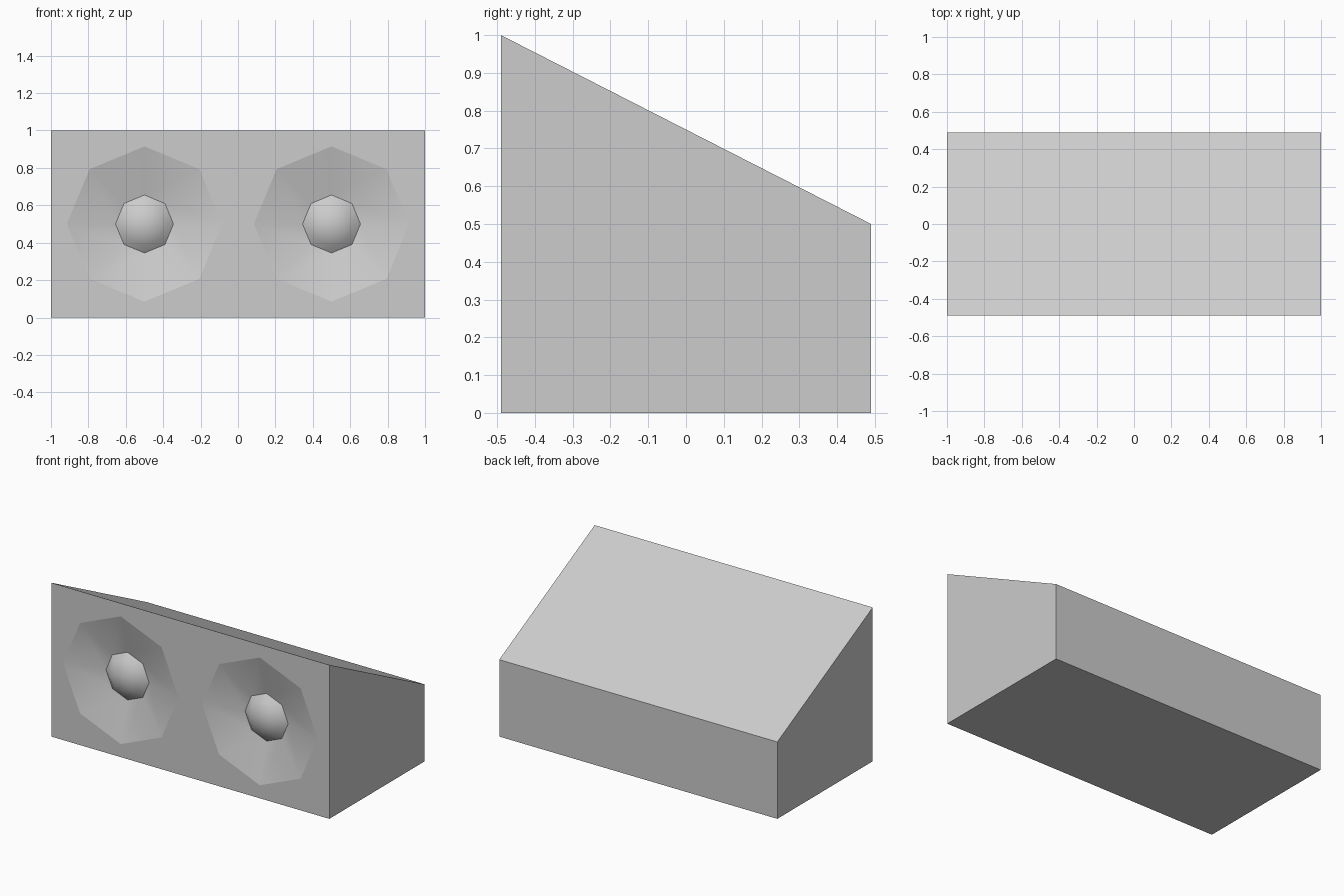
import bpy
import bmesh
from math import cos, sin, pi

if "Cube" in bpy.data.objects:
    bpy.data.objects.remove(bpy.data.objects["Cube"], do_unlink=True)

FRONT, BACK = -0.49, 0.49
SIDES = 8
CONE_R, CAP_R, DEPTH = 0.415, 0.155, 0.07
CAP_HEIGHT = 0.065

grey = bpy.data.materials.new("light_grey")
grey.use_nodes = True
colour = (0.604, 0.604, 0.604, 1)
grey.diffuse_color = colour
grey.node_tree.nodes["Principled BSDF"].inputs["Base Color"].default_value = colour


def ring(bm, cx, y, radius, square=False):
    """Eight points around a driver centre, on an octagon or a square."""
    verts = []
    for i in range(SIDES):
        c, s = cos(2 * pi * i / SIDES), sin(2 * pi * i / SIDES)
        r = radius / max(abs(c), abs(s)) if square else radius
        verts.append(bm.verts.new((cx + r * c, y, 0.5 + r * s)))
    return verts


def bridge(bm, outer, inner, smooth=True):
    for i in range(SIDES):
        j = (i + 1) % SIDES
        face = bm.faces.new((outer[i], outer[j], inner[j], inner[i]))
        face.smooth = smooth


def finish(bm, name):
    mesh = bpy.data.meshes.new(name)
    bm.to_mesh(mesh)
    bm.free()
    mesh.materials.append(grey)
    obj = bpy.data.objects.new(name, mesh)
    bpy.context.collection.objects.link(obj)


# Cabinet: front panel with two octagonal openings, drawn back to a lower rear
bm = bmesh.new()
for cx in (-0.5, 0.5):
    bridge(bm, ring(bm, cx, FRONT, 0.5, square=True),
           ring(bm, cx, FRONT, CONE_R), smooth=False)
bmesh.ops.remove_doubles(bm, verts=bm.verts, dist=0.001)


def on_border(v):
    return abs(v.co.x) > 0.999 or v.co.z < 0.001 or v.co.z > 0.999


border = [e for e in bm.edges if e.is_boundary and all(on_border(v) for v in e.verts)]
new = bmesh.ops.extrude_edge_only(bm, edges=border)["geom"]
for v in (g for g in new if isinstance(g, bmesh.types.BMVert)):
    v.co.y = BACK
    v.co.z *= 0.5
rear = [e for e in bm.edges if all(v.co.y > 0 for v in e.verts)]
bmesh.ops.contextual_create(bm, geom=rear)
bmesh.ops.recalc_face_normals(bm, faces=bm.faces)
finish(bm, "cabinet")

# Drivers: recessed cone and domed dust cap on each side
for side, cx in (("right", -0.5), ("left", 0.5)):
    bm = bmesh.new()
    bridge(bm, ring(bm, cx, FRONT, CONE_R), ring(bm, cx, FRONT + DEPTH, CAP_R))
    finish(bm, side + "_speaker_cone")

    bm = bmesh.new()
    steps = 4
    sphere_r = (CAP_R ** 2 + CAP_HEIGHT ** 2) / (2 * CAP_HEIGHT)
    base = sphere_r - CAP_HEIGHT
    outer = ring(bm, cx, FRONT + DEPTH, CAP_R)
    for k in range(1, steps):
        r = CAP_R * (1 - k / steps)
        height = (sphere_r ** 2 - r ** 2) ** 0.5 - base
        inner = ring(bm, cx, FRONT + DEPTH - height, r)
        bridge(bm, outer, inner)
        outer = inner
    tip = bm.verts.new((cx, FRONT + DEPTH - CAP_HEIGHT, 0.5))
    for i in range(SIDES):
        bm.faces.new((outer[i], outer[(i + 1) % SIDES], tip)).smooth = True
    finish(bm, side + "_dust_cap")
